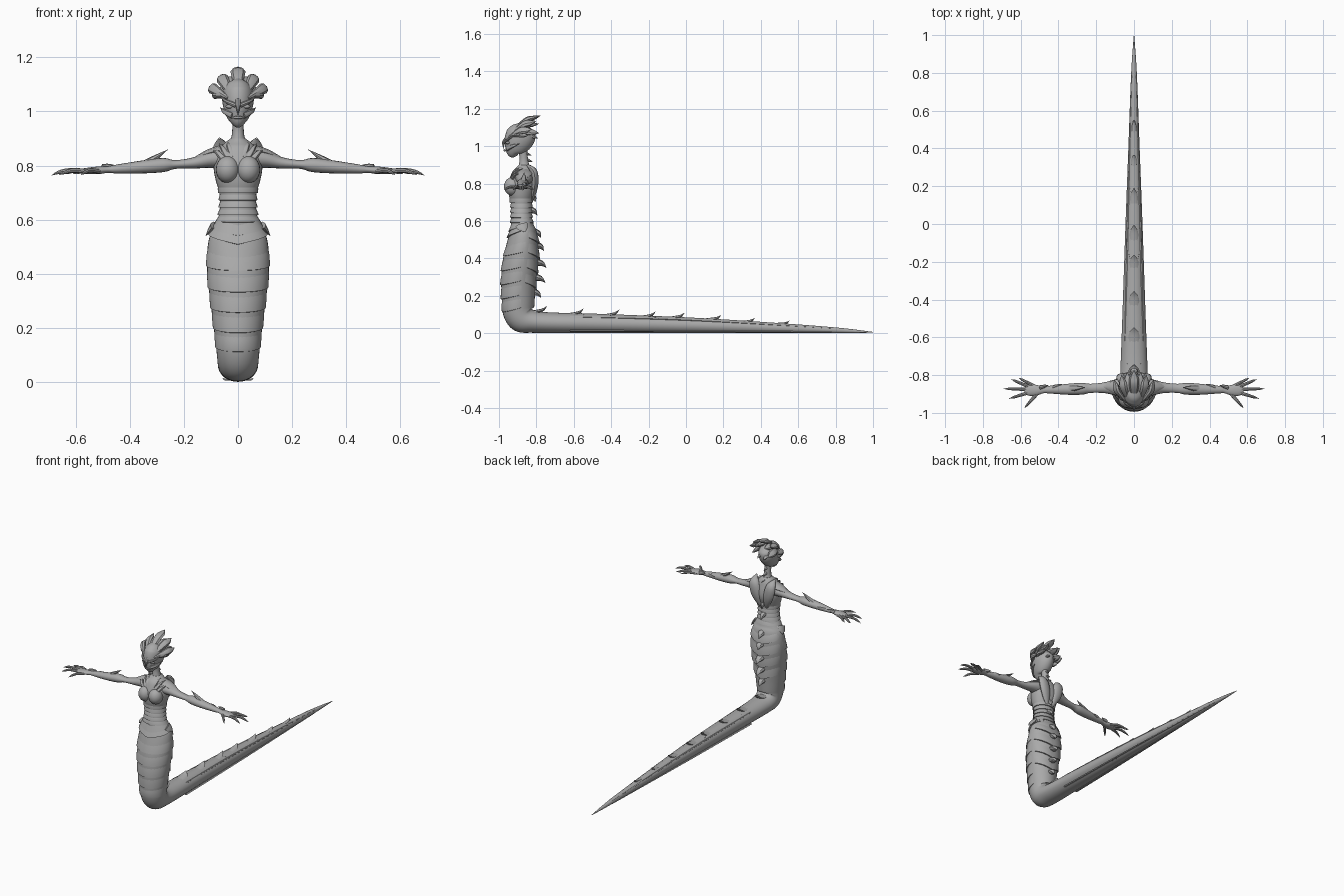
import bpy, bmesh, math
from mathutils import Vector

if "Cube" in bpy.data.objects:
    bpy.data.objects.remove(bpy.data.objects["Cube"])

# One clay grey for everything
GREY = (0.4, 0.4, 0.4, 1)
clay = bpy.data.materials.new("clay_grey")
clay.use_nodes = True
clay.diffuse_color = GREY
bsdf = clay.node_tree.nodes["Principled BSDF"]
bsdf.inputs["Base Color"].default_value = GREY
bsdf.inputs["Roughness"].default_value = 0.7
X, Y, Z = Vector((1, 0, 0)), Vector((0, 1, 0)), Vector((0, 0, 1))
SIDES = (("left", 1), ("right", -1))


def skin_grid(name, rows, closed=True, caps=True, angle=40):
    """Join rows of points into a surface object."""
    bm = bmesh.new()
    rings = [[bm.verts.new(p) for p in row] for row in rows]
    n = len(rings[0])
    for a, b in zip(rings, rings[1:]):
        for i in range(n if closed else n - 1):
            j = (i + 1) % n
            bm.faces.new((a[i], a[j], b[j], b[i]))
    if closed and caps:
        bm.faces.new(rings[0])
        bm.faces.new(rings[-1])
    bmesh.ops.remove_doubles(bm, verts=bm.verts, dist=0.00005)
    bmesh.ops.recalc_face_normals(bm, faces=bm.faces)
    mesh = bpy.data.meshes.new(name)
    bm.to_mesh(mesh)
    bm.free()
    mesh.materials.append(clay)
    ob = bpy.data.objects.new(name, mesh)
    bpy.context.collection.objects.link(ob)
    bpy.ops.object.select_all(action="DESELECT")
    ob.select_set(True)
    bpy.context.view_layer.objects.active = ob
    bpy.ops.object.shade_smooth_by_angle(angle=math.radians(angle))
    return ob


def spline(keys, steps):
    """Smooth samples through rows of numbers."""
    ks = [keys[0]] + list(keys) + [keys[-1]]
    out = []
    for a, b, c, d in zip(ks, ks[1:], ks[2:], ks[3:]):
        for s in range(steps):
            t = s / steps
            out.append([q + t * (r - p) / 2 + t * t * (p - 2.5 * q + 2 * r - w / 2)
                        + t ** 3 * (1.5 * (q - r) + (w - p) / 2)
                        for p, q, r, w in zip(a, b, c, d)])
    return out + [list(keys[-1])]


def tube(name, keys, side, steps=4, sides=12, angle=40):
    """Sweep an ellipse along (x, y, z, half width, half thickness) keys."""
    pts = spline(keys, steps)
    rows = []
    for i, k in enumerate(pts):
        a, b = pts[max(i - 1, 0)], pts[min(i + 1, len(pts) - 1)]
        t = (Vector(b[:3]) - Vector(a[:3])).normalized()
        u = (side - t * side.dot(t)).normalized()
        v = t.cross(u)
        w, h = max(k[3], 0.0004), max(k[4], 0.0004)
        rows.append([Vector(k[:3]) + u * w * math.cos(f) + v * h * math.sin(f)
                     for f in (math.tau * j / sides for j in range(sides))])
    return skin_grid(name, rows, angle=angle)


def spike(name, base, tip, width, thick, side=X, bow=(0, 0, 0), sides=8):
    """A curved, pointed horn or leaf."""
    base, tip = Vector(base), Vector(tip)
    mid = (base + tip) / 2 + Vector(bow)
    return tube(name, [(*base, width, thick), (*mid, width * 0.75, thick * 0.7),
                       (*tip, 0, 0)], side, 4, sides)


def ball(name, centre, radii):
    cx, cy, cz = centre
    a, b, c = radii
    rows = [[Vector((cx + a * math.sin(p) * math.cos(f), cy + b * math.sin(p) * math.sin(f),
                     cz + c * math.cos(p))) for f in (math.tau * j / 20 for j in range(20))]
            for p in (math.pi * i / 12 for i in range(13))]
    return skin_grid(name, rows, caps=False)


# Trunk and tail: y, z, half width, half depth
BODY = [(-.865, .90, .028, .03), (-.865, .875, .058, .05), (-.87, .84, .086, .066),
        (-.875, .79, .09, .076), (-.88, .74, .081, .068), (-.88, .69, .067, .056),
        (-.88, .62, .07, .056), (-.875, .57, .088, .062), (-.87, .53, .107, .074),
        (-.875, .46, .115, .087), (-.885, .38, .112, .095), (-.895, .28, .10, .093),
        (-.897, .18, .087, .088), (-.895, .12, .08, .085), (-.872, .08, .076, .08),
        (-.82, .062, .074, .06), (-.72, .056, .07, .055), (-.5, .053, .062, .052),
        (0, .043, .045, .042), (.4, .031, .03, .03), (.8, .016, .015, .015),
        (1, .005, .001, .002)]
body_keys = [(0, *k) for k in BODY]
tube("body_and_tail", body_keys, X, 5, 32)
samples = spline(body_keys, 5)
trunk = [k for k in samples if k[2] > 0.09 and k[1] < -0.86]


def trunk_at(z):
    for a, b in zip(trunk, trunk[1:]):
        if b[2] <= z <= a[2]:
            t = (a[2] - z) / (a[2] - b[2])
            return [p + t * (q - p) for p, q in zip(a, b)]
    return trunk[-1] if z < 0.5 else trunk[0]


def tail_top(y):
    k = min((s for s in samples if s[2] < 0.07), key=lambda s: abs(s[1] - y))
    return k[2] + k[4]


def plate(name, top, bottom, spread, lift, rise=0.0, power=1, facing=-1):
    """A scale wrapped round the trunk with a raised lower lip."""
    rows = []
    for f, off in ((0, -.003), (.4, lift * .35), (.8, lift * .85), (.97, lift), (1, -.006)):
        row = []
        for j in range(33):
            s = j / 16 - 1
            z = top + (bottom - top) * f + rise * abs(s) ** power
            _, cy, _, rx, ry = trunk_at(z)
            a = s * spread
            fade = 1 if spread > 3 else 1 - 0.8 * s ** 4
            o = off * fade if off > 0 else off
            row.append(Vector(((rx + o) * math.sin(a), cy + facing * (ry + o) * math.cos(a), z)))
        rows.append(row)
    return skin_grid(name, rows, closed=False, angle=30)


# Belly scales, hip collar, waist bands
edges = [.49, .41, .33, .255, .18, .11]
for i, (a, b) in enumerate(zip(edges, edges[1:])):
    plate(f"belly_scale_{i + 1}", a, b, 1.75, .006, .025, 2)
plate("hip_collar_lower", .56, .507, 2.6, .011, .07)
plate("hip_collar_upper", .585, .54, 2.6, .009, .05)
for i in range(5):
    z = .59 + i * .027
    plate(f"waist_band_{i + 1}", z + .028, z, math.pi, .006)
for i, z in enumerate((.47, .39, .31, .23)):
    plate(f"back_scale_{i + 1}", z + .07, z, 1.2, .008, .04, 1, 1)

# Spines down the back and along the tail
back = [(-.805, .70, .016), (-.795, .63, .02), (-.775, .51, .024), (-.76, .44, .026),
        (-.747, .35, .028), (-.752, .27, .026), (-.775, .19, .024)]
for i, (y, z, w) in enumerate(back):
    _, cy, _, _, ry = trunk_at(z + .025)
    spike(f"back_spine_{i + 1}", (0, cy + ry - .012, z + .03), (0, y, z), w, .02, bow=(0, .004, .008))
peaks = [(-.745, .147), (-.55, .133), (-.36, .126), (-.165, .117), (-.01, .11),
         (.185, .098), (.365, .082), (.55, .067)]
for i, (y, z) in enumerate(peaks):
    r = .036 * (1 - .5 * (y + .75) / 1.3)
    spike(f"tail_spine_{i + 1}", (0, y - .075, tail_top(y - .075) - .012), (0, y + .003, z),
          r, .012, bow=(0, .012, -.005))
    for side, s in SIDES:
        spike(f"tail_spine_barb_{side}_{i + 1}", (0, y - .045, tail_top(y) - .012),
              (s * r, y + .005, tail_top(y) - .008), .014, .01, Y)

# Ridges running the length of the tail
for side, s in SIDES:
    tube(f"tail_upper_ridge_{side}", [(s * .046, -.62, .088, .007, .005), (s * .033, 0, .071, .006, .004),
                                      (s * .01, .8, .025, .003, .003)], X, 6, 6)
    tube(f"tail_lower_ridge_{side}", [(s * .045, -.62, .012, .012, .006), (s * .032, 0, .01, .01, .005),
                                      (s * .009, .8, .007, .004, .003)], X, 6, 6)

# Neck and head
tube("neck", [(0, -.862, .86, .045, .04), (0, -.866, .90, .026, .028), (0, -.868, .94, .021, .022),
              (0, -.875, 1.0, .024, .026)], X, 4, 16)
tube("head", [(0, -.912, .945, .008, .012), (0, -.918, .962, .03, .04), (0, -.91, .992, .047, .062),
              (0, -.895, 1.03, .057, .077), (0, -.88, 1.065, .058, .078), (0, -.872, 1.095, .045, .062),
              (0, -.865, 1.118, .01, .02)], X, 4, 24)
spike("nose_ridge", (0, -.955, 1.045), (0, -.974, .985), .012, .012, bow=(0, -.011, .004))
tube("lips", [(-.024, -.958, .976, .002, .002), (0, -.972, .978, .006, .005),
              (.024, -.958, .976, .002, .002)], Z, 4, 8)
for i, (y, z) in enumerate(((-.825, .95), (-.818, .915), (-.805, .88))):
    spike(f"nape_spine_{i + 1}", (0, y - .035, z + .012), (0, y, z), .012, .01)

# Crest of swept leaves: tip x, y, z, half width
skull = Vector((0, -.88, 1.02))
plumes = [(.065, -.80, 1.135, .022), (.105, -.825, 1.09, .02), (.088, -.845, 1.055, .016),
          (.035, -.785, 1.12, .022), (.06, -.785, 1.07, .022), (.022, -.79, 1.04, .02)]


def plume(name, x, y, z, w):
    tip = Vector((x, y, z))
    root = Vector((x * .35, -.945, 1.05 + .02 * (1 - abs(x) / .1)))
    bend = (root + tip) / 2
    out = (bend - skull).normalized()
    mid = bend + out * .02
    tube(name, [(*root, w * .3, .006), (*mid, w, .015), (*(mid * .45 + tip * .55), w * .9, .011),
                (*tip, 0, 0)], (tip - root).cross(out), 4, 8, 35)


plume("crest_plume_centre", 0, -.775, 1.165, .026)
for side, s in SIDES:
    for i, (x, y, z, w) in enumerate(plumes):
        plume(f"crest_plume_{side}_{i + 1}", s * x, y, z, w)
    spike(f"brow_{side}", (s * .008, -.968, 1.022), (s * .068, -.91, 1.06), .009, .009, Z, (s * .008, -.01, -.002))
    ball(f"eye_{side}", (s * .029, -.952, 1.018), (.017, .012, .008))
    spike(f"cheek_{side}", (s * .02, -.955, .985), (s * .066, -.885, 1.015), .012, .01, Z, (s * .008, -.008, 0))

# Chest, shoulders, arms and hands
arm = [(.04, -.865, .83, .052, .042), (.10, -.865, .823, .042, .032), (.16, -.867, .81, .028, .021),
       (.23, -.87, .804, .024, .016), (.275, -.872, .802, .031, .026), (.35, -.875, .795, .029, .024),
       (.45, -.877, .787, .02, .016), (.48, -.878, .785, .018, .012), (.52, -.88, .782, .029, .014),
       (.56, -.88, .78, .028, .011), (.58, -.88, .778, .014, .007)]
fingers = [(.65, -.822, .772, .555, -.862), (.69, -.872, .763, .565, -.875),
           (.662, -.925, .765, .56, -.893), (.61, -.815, .77, .525, -.86), (.58, -.975, .765, .515, -.90)]
for side, s in SIDES:
    ball(f"bust_{side}", (s * .038, -.927, .785), (.044, .046, .05))
    tube(f"arm_{side}", [(s * k[0], *k[1:]) for k in arm], Y, 4, 16)
    for i, (x, y, z, bx, by) in enumerate(fingers):
        knuckle = ((x + bx) / 2, (y + by) / 2, .782)
        tube(f"finger_{side}_{i + 1}", [(s * bx, by, .779, .01, .009), (s * knuckle[0], *knuckle[1:], .008, .008),
                                        (s * (x * .8 + bx * .2), y * .8 + by * .2, .774, .006, .006),
                                        (s * x, y, z, 0, 0)], Y, 3, 8)
    spike(f"elbow_spike_{side}", (s * .34, -.87, .808), (s * .258, -.865, .86), .017, .014, Y, (s * .004, 0, -.004))
    for i, x in enumerate((.30, .38, .45)):
        spike(f"forearm_scale_{side}_{i + 1}", (s * (x + .05), -.866, .792), (s * x, -.842 - i * .005, .80), .014, .012, Z)
    # Fanned collar ridges in front, broad blades behind
    for i, (x, y, z) in enumerate(((.04, -.875, .89), (.07, -.868, .882), (.095, -.872, .86))):
        spike(f"collar_ridge_{side}_{i + 1}", (s * (.018 + i * .016), -.93, .832 - i * .006), (s * x, y, z),
              .012, .01, X, (s * .004, -.012, .008))
    tube(f"shoulder_blade_{side}", [(s * .068, -.85, .90, .004, .004), (s * .062, -.815, .865, .032, .02),
                                    (s * .048, -.808, .80, .036, .019), (s * .03, -.818, .74, .022, .014),
                                    (s * .014, -.828, .69, 0, 0)], X, 4, 10)
    spike(f"shoulder_cap_{side}", (s * .045, -.86, .86), (s * .17, -.862, .825), .045, .02, Y, (0, 0, .004))
    spike(f"hip_fin_{side}", (s * .09, -.88, .58), (s * .119, -.86, .54), .035, .012, Y)
